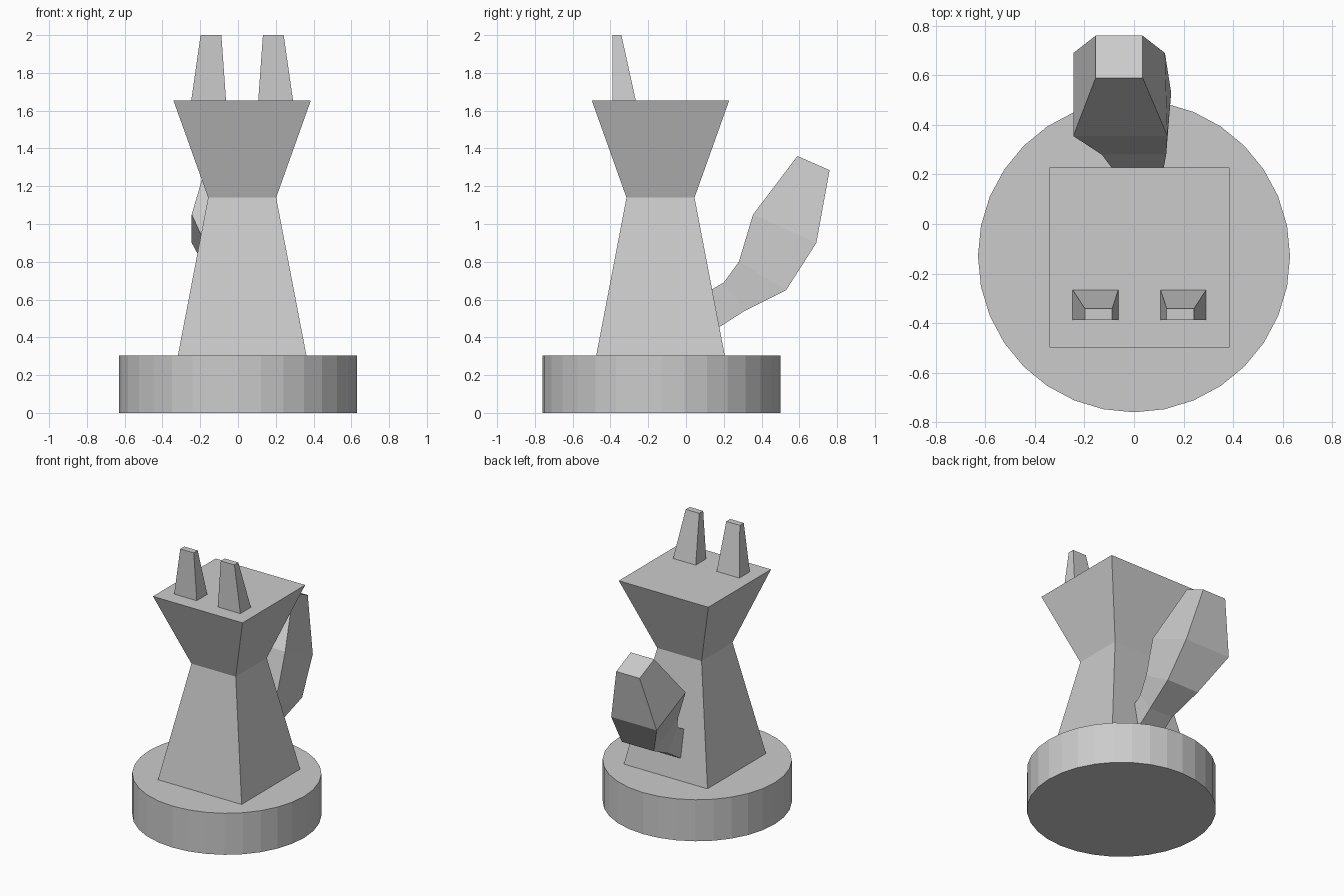
import bpy, bmesh

if "Cube" in bpy.data.objects:
    bpy.data.objects.remove(bpy.data.objects["Cube"])


def loft(name, rings):
    """Skin a list of four-cornered rings and cap both ends."""
    bm = bmesh.new()
    loops = [[bm.verts.new(p) for p in ring] for ring in rings]
    for a, b in zip(loops, loops[1:]):
        for i in range(4):
            j = (i + 1) % 4
            bm.faces.new((a[i], a[j], b[j], b[i]))
    bm.faces.new(loops[0][::-1])
    bm.faces.new(loops[-1])
    bmesh.ops.recalc_face_normals(bm, faces=bm.faces)
    mesh = bpy.data.meshes.new(name)
    bm.to_mesh(mesh)
    bm.free()
    obj = bpy.data.objects.new(name, mesh)
    bpy.context.collection.objects.link(obj)
    return obj


def rect(x0, x1, y0, y1, z):
    return [(x0, y0, z), (x1, y0, z), (x1, y1, z), (x0, y1, z)]


CX, CY = 0.022, -0.135

# Round base
bpy.ops.mesh.primitive_cylinder_add(vertices=32, radius=0.63, depth=0.305,
                                    location=(0, -0.13, 0.1525))
bpy.context.object.name = "base"

# Tapered body flaring out into the head
profile = [(0.34, 0.305), (0.18, 1.14), (0.364, 1.655)]
loft("body_and_head", [rect(CX - h, CX + h, CY - h, CY + h, z) for h, z in profile])

# Ears: straight front, sloped back, mirrored about the body centre
for side, name in ((-1, "left_ear"), (1, "right_ear")):
    loft(name, [rect(CX + side * 0.085, CX + side * 0.27, -0.388, -0.265, 1.65),
                rect(CX + side * 0.11, CX + side * 0.22, -0.388, -0.342, 2.0)])

# Bushy tail: (y, z, left x, right x) of the outer and inner edge of each ring
tail = [
    ((0.17, 0.45, -0.08, 0.11), (0.13, 0.65, -0.08, 0.11)),
    ((0.31, 0.54, -0.07, 0.12), (0.20, 0.69, -0.07, 0.115)),
    ((0.53, 0.65, -0.11, 0.15), (0.28, 0.80, -0.13, 0.13)),
    ((0.69, 0.90, -0.245, 0.125), (0.355, 1.05, -0.245, 0.135)),
    ((0.76, 1.285, -0.155, 0.035), (0.59, 1.36, -0.155, 0.035)),
]
loft("tail", [[(o[2], o[0], o[1]), (o[3], o[0], o[1]),
               (i[3], i[0], i[1]), (i[2], i[0], i[1])] for o, i in tail])
